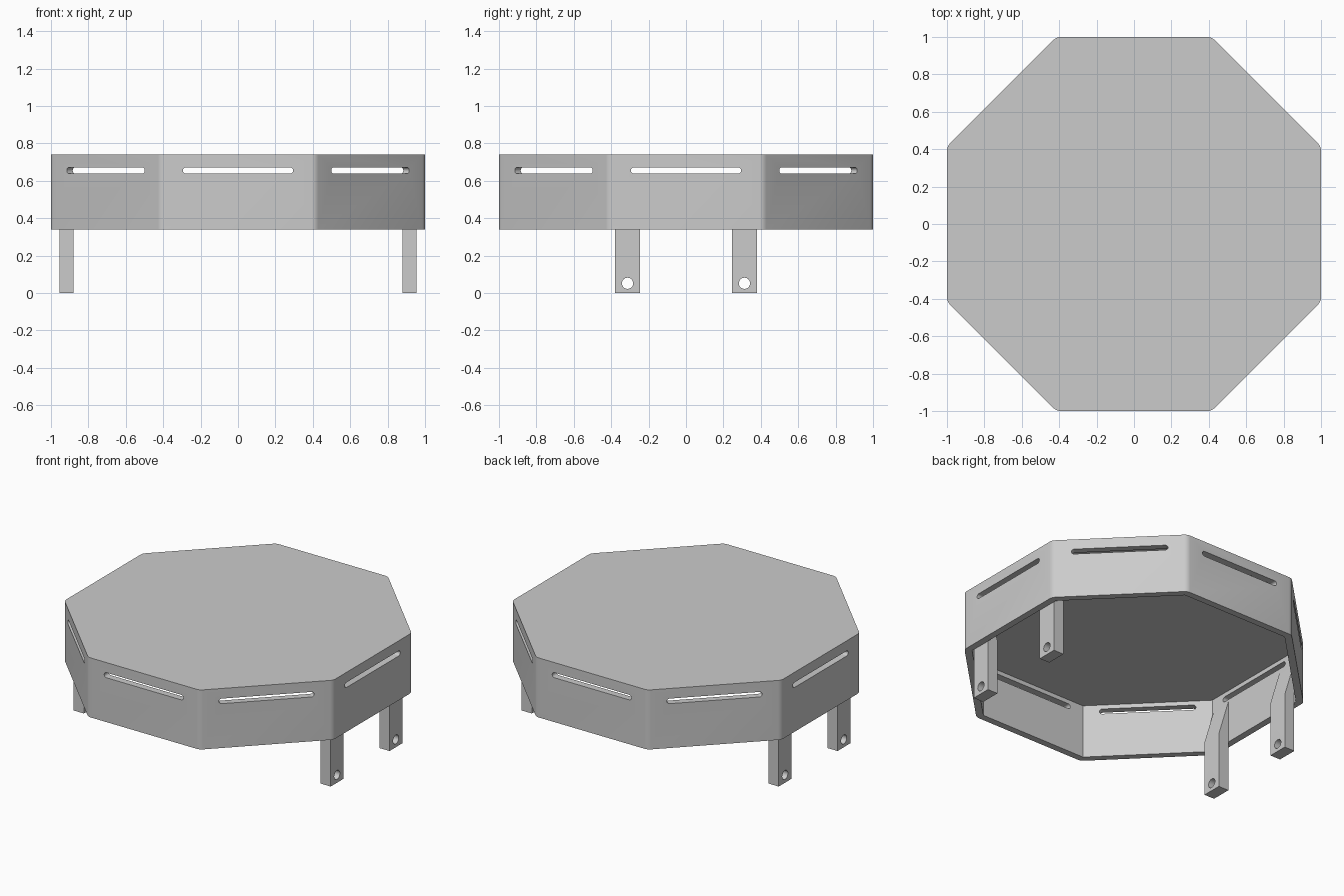
import bpy, bmesh
from math import pi, cos, sin
from mathutils import Matrix, Vector

if "Cube" in bpy.data.objects:
    bpy.data.objects.remove(bpy.data.objects["Cube"])


def prism(name, pts, depth):
    """Extrude a closed 3D outline along the depth vector."""
    bm = bmesh.new()
    face = bm.faces.new([bm.verts.new(p) for p in pts])
    ext = bmesh.ops.extrude_face_region(bm, geom=[face])
    verts = [g for g in ext["geom"] if isinstance(g, bmesh.types.BMVert)]
    bmesh.ops.translate(bm, verts=verts, vec=depth)
    bmesh.ops.recalc_face_normals(bm, faces=bm.faces)
    me = bpy.data.meshes.new(name)
    bm.to_mesh(me)
    bm.free()
    ob = bpy.data.objects.new(name, me)
    bpy.context.collection.objects.link(ob)
    return ob


def octagon(apothem, z):
    r = apothem / cos(pi / 8)
    return [(r * cos(pi / 8 + i * pi / 4), r * sin(pi / 8 + i * pi / 4), z) for i in range(8)]


def cut(ob, cutter):
    cutter.hide_render = True
    mod = ob.modifiers.new("cut", 'BOOLEAN')
    mod.operation, mod.solver, mod.object = 'DIFFERENCE', 'EXACT', cutter
    bpy.context.view_layer.objects.active = ob
    bpy.ops.object.modifier_apply(modifier=mod.name)
    bpy.data.objects.remove(cutter)


BOTTOM, TOP, WALL = 0.34, 0.74, 0.045

# Octagonal shell with softened vertical corners
shell = prism("octagon_shell", octagon(1, BOTTOM), (0, 0, TOP - BOTTOM))
bm = bmesh.new()
bm.from_mesh(shell.data)
corners = [e for e in bm.edges if abs(e.verts[0].co.z - e.verts[1].co.z) > 0.1]
bmesh.ops.bevel(bm, geom=corners, offset=0.02, segments=4, profile=0.5, affect='EDGES')
bm.to_mesh(shell.data)
bm.free()

# Hollow underside
cut(shell, prism("hollow_cutter", octagon(1 - WALL, BOTTOM - 0.1), (0, 0, TOP - 0.04 - BOTTOM + 0.1)))

# Rounded slot through each of the eight walls
half, rad, slot_z = 0.278, 0.017, 0.655
outline = [(0.85, s * (half + rad * cos(a)), slot_z + s * rad * sin(a))
           for s in (1, -1) for a in [-pi / 2 + k * pi / 8 for k in range(9)]]
for i in range(8):
    rot = Matrix.Rotation(i * pi / 4, 3, 'Z')
    cut(shell, prism("slot_cutter", [rot @ Vector(p) for p in outline], rot @ Vector((0.3, 0, 0))))

# Four legs tapering up into the inner wall, each with a bolt hole
for sx, side in ((1, "right"), (-1, "left")):
    for sy, end in ((1, "back"), (-1, "front")):
        y = sy * 0.3125
        profile = [(0.88, 0), (0.955, 0), (0.955, 0.62), (0.88, 0.37)]
        leg = prism(f"{end}_{side}_leg", [(sx * x, y - 0.0675, z) for x, z in profile], (0, 0.135, 0))
        hole = [(sx * 0.8, y + 0.03 * cos(k * pi / 12), 0.052 + 0.03 * sin(k * pi / 12)) for k in range(24)]
        cut(leg, prism("hole_cutter", hole, (sx * 0.3, 0, 0)))

# Smooth the rounded areas, keep hard edges
bpy.ops.object.select_all(action='DESELECT')
for ob in bpy.data.objects:
    ob.select_set(True)
bpy.ops.object.shade_smooth_by_angle(angle=pi / 6)
